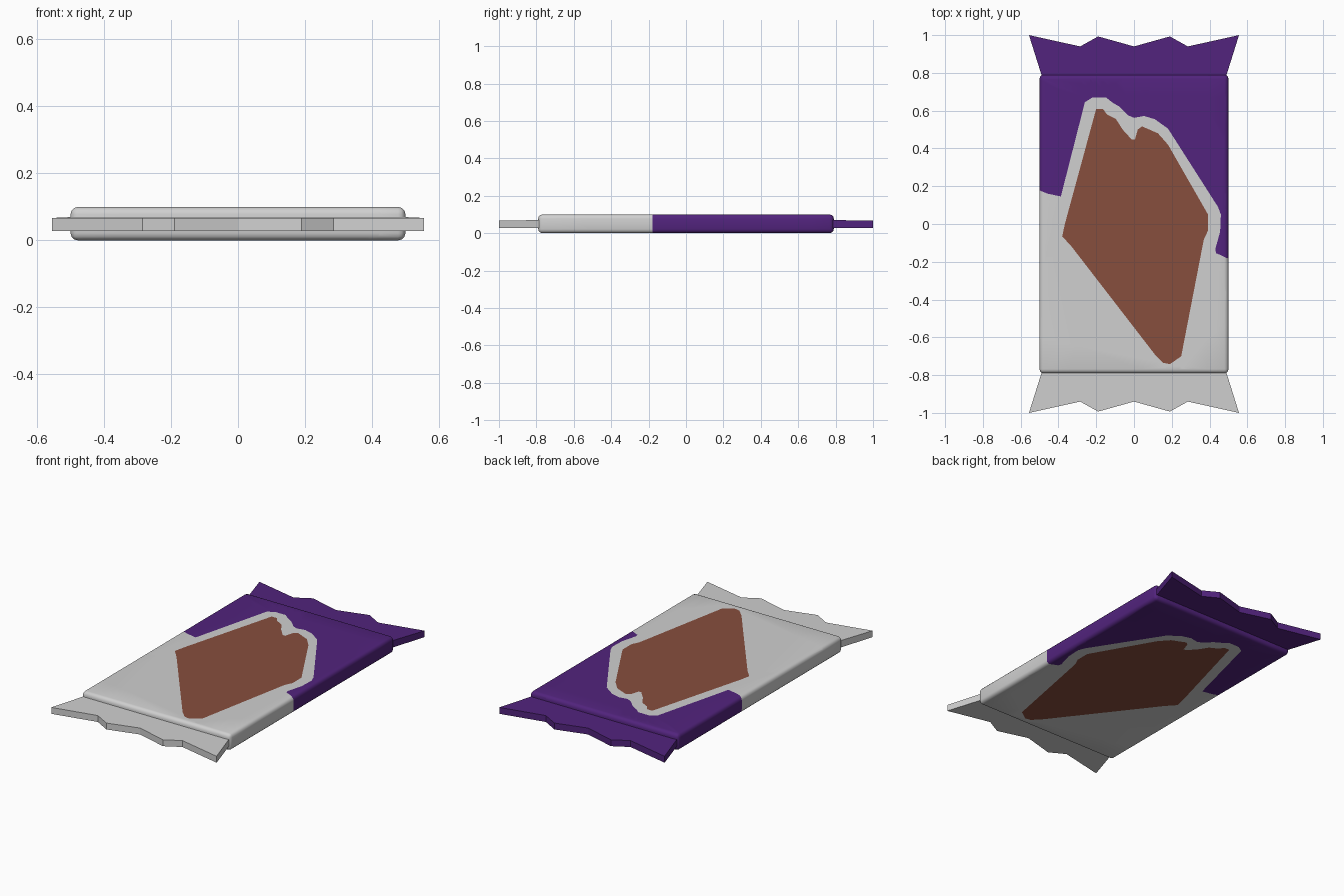
import bpy, bmesh
from mathutils import Vector

if "Cube" in bpy.data.objects:
    bpy.data.objects.remove(bpy.data.objects["Cube"])


def material(name, rgb):
    m = bpy.data.materials.new(name)
    m.diffuse_color = (*rgb, 1)
    m.use_nodes = True
    m.node_tree.nodes["Principled BSDF"].inputs["Base Color"].default_value = m.diffuse_color
    return m


silver = material("silver_white", (0.63, 0.63, 0.63))
purple = material("deep_purple", (0.084, 0.017, 0.205))
brown = material("chocolate_brown", (0.245, 0.077, 0.047))

# Printed pattern outlines, seen from above
BROWN = [(-.38, -.065), (-.366, 0), (-.2, .61), (-.165, .61), (-.143, .58), (-.095, .555),
         (-.06, .5), (-.012, .447), (.005, .447), (.02, .5), (.042, .517), (.127, .48),
         (.18, .42), (.392, .05), (.392, -.035), (.37, -.08), (.25, -.70), (.19, -.742),
         (.155, -.735), (.11, -.69), (-.33, -.12)]
PURPLE = [(-.6, .18), (-.5, .178), (-.455, .16), (-.387, .146), (-.376, .19), (-.26, .645),
          (-.22, .67), (-.148, .67), (-.117, .645), (-.075, .62), (-.03, .575), (0, .562),
          (.053, .572), (.11, .555), (.18, .505), (.445, .09), (.46, .05), (.456, -.04),
          (.43, -.135), (.435, -.155), (.46, -.165), (.49, -.18), (.6, -.182),
          (.6, .9), (-.6, .9)]


def inside(p, poly):
    hit = False
    for (ax, ay), (bx, by) in zip(poly, poly[1:] + poly[:1]):
        if (ay > p.y) != (by > p.y) and p.x < ax + (p.y - ay) * (bx - ax) / (by - ay):
            hit = not hit
    return hit


def add_object(name, bm, mats):
    me = bpy.data.meshes.new(name)
    bm.to_mesh(me)
    bm.free()
    for m in mats:
        me.materials.append(m)
    ob = bpy.data.objects.new(name, me)
    bpy.context.collection.objects.link(ob)
    return ob


# Wrapped bar: rounded slab, cut along the printed outlines
bm = bmesh.new()
bmesh.ops.create_cube(bm, size=1)
for v in bm.verts:
    v.co = Vector((v.co.x, v.co.y * 1.58, v.co.z * 0.1 + 0.05))
bmesh.ops.bevel(bm, geom=bm.edges[:], offset=0.022, segments=3, profile=0.5, affect='EDGES')
for poly in (BROWN, PURPLE):
    for a, b in zip(poly, poly[1:] + poly[:1]):
        bmesh.ops.bisect_plane(bm, geom=bm.verts[:] + bm.edges[:] + bm.faces[:], dist=1e-5,
                               plane_co=(*a, 0), plane_no=(b[1] - a[1], a[0] - b[0], 0))
for f in bm.faces:
    c = f.calc_center_median()
    f.material_index = 2 if inside(c, BROWN) else 1 if inside(c, PURPLE) else 0
body = add_object("wrapped_bar", bm, [silver, purple, brown])
bpy.context.view_layer.objects.active = body
body.select_set(True)
bpy.ops.object.shade_smooth_by_angle(angle=0.7)

# Crimped end flaps with zigzag edge
EDGE = [(-.556, 1), (-.285, .94), (-.19, .993), (0, .94), (.19, .993), (.285, .94), (.556, 1)]


def flap(name, side, mat):
    outline = [(.49, .77)] + [(.49, .79)] + EDGE[::-1] + [(-.49, .79), (-.49, .77)]
    bm = bmesh.new()
    low = [bm.verts.new((x, y * side, 0.028)) for x, y in outline]
    high = [bm.verts.new((x, y * side, 0.07 if y < .8 else 0.067)) for x, y in outline]
    n = len(outline)
    bm.faces.new(low)
    bm.faces.new(high)
    for i in range(n):
        j = (i + 1) % n
        bm.faces.new((low[i], low[j], high[j], high[i]))
    bmesh.ops.recalc_face_normals(bm, faces=bm.faces[:])
    add_object(name, bm, [mat])


flap("front_flap", -1, silver)
flap("back_flap", 1, purple)
